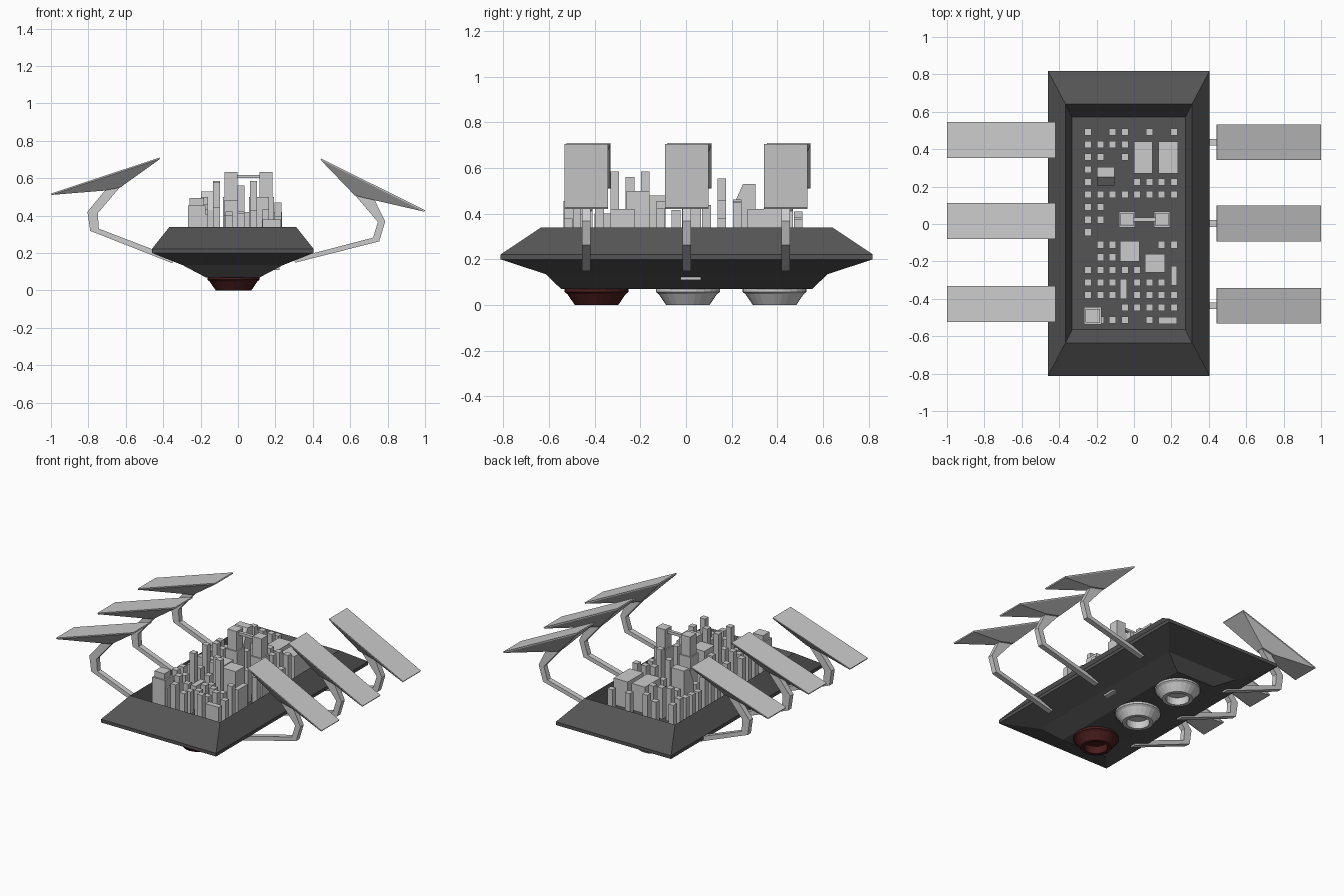
import bpy, bmesh, math, random
from mathutils import Vector

if "Cube" in bpy.data.objects:
    bpy.data.objects.remove(bpy.data.objects["Cube"])

random.seed(4)


def material(name, rgb):
    m = bpy.data.materials.new(name)
    m.diffuse_color = (*rgb, 1)
    m.use_nodes = True
    m.node_tree.nodes["Principled BSDF"].inputs["Base Color"].default_value = m.diffuse_color
    return m


DARK = material("dark_grey", (0.09, 0.09, 0.09))
RED = material("dark_red", (0.07, 0.012, 0.012))


def finish(name, bm, mat=None):
    bmesh.ops.recalc_face_normals(bm, faces=bm.faces)
    me = bpy.data.meshes.new(name)
    bm.to_mesh(me)
    bm.free()
    ob = bpy.data.objects.new(name, me)
    bpy.context.collection.objects.link(ob)
    if mat:
        me.materials.append(mat)
    return ob


def loft(bm, rings, cap=True, closed=False):
    """Join successive rings of points with quads."""
    loops = [[bm.verts.new(p) for p in r] for r in rings]
    n = len(loops[0])
    pairs = list(zip(loops, loops[1:])) + ([(loops[-1], loops[0])] if closed else [])
    for a, b in pairs:
        for i in range(n):
            j = (i + 1) % n
            bm.faces.new((a[i], a[j], b[j], b[i]))
    if cap and not closed:
        bm.faces.new(loops[0])
        bm.faces.new(loops[-1])


def rect(cx, cy, hx, hy, z):
    return [(cx + sx * hx, cy + sy * hy, z) for sx, sy in ((-1, -1), (1, -1), (1, 1), (-1, 1))]


def box(bm, x0, x1, y0, y1, z0, z1):
    cx, cy, hx, hy = (x0 + x1) / 2, (y0 + y1) / 2, (x1 - x0) / 2, (y1 - y0) / 2
    loft(bm, [rect(cx, cy, hx, hy, z0), rect(cx, cy, hx, hy, z1)])


# Hull: stepped keel, rim, sloped deck and sunken floor
FLOOR = 0.24
bm = bmesh.new()
hull_rings = [(0.145, 0.55, 0.07), (0.268, 0.617, 0.135), (0.432, 0.815, 0.2), (0.432, 0.815, 0.222),
              (0.338, 0.638, 0.34), (0.303, 0.568, FLOOR)]
loft(bm, [rect(-0.028, 0.003, *r) for r in hull_rings])
finish("hull", bm, DARK)

# Small hatch on the right of the keel
bm = bmesh.new()
box(bm, 0.17, 0.222, -0.024, 0.066, 0.11, 0.122)
finish("keel_hatch", bm)

# Hollow thrusters
profile = [(0.09, 0.09), (0.125, 0.09), (0.14, 0.07), (0.14, 0.057), (0.128, 0.048),
           (0.095, 0.0), (0.072, 0.0), (0.072, 0.05)]
for name, y, mat in (("front_thruster", -0.392, RED), ("middle_thruster", 0.008, None), ("rear_thruster", 0.388, None)):
    bm = bmesh.new()
    steps = [2 * math.pi * i / 24 for i in range(24)]
    loft(bm, [[(-0.024 + r * math.cos(a), y + r * math.sin(a), z) for a in steps] for r, z in profile])
    finish(name, bm, mat)


# Bent arms carrying pyramid-backed panels
def arm(name, outline, y):
    bm = bmesh.new()
    half = len(outline)
    rings = [[(x, y - 0.018, z), (x, y + 0.018, z), (u, y + 0.018, w), (u, y - 0.018, w)]
             for (x, z), (u, w) in outline]
    loft(bm, rings)
    finish(name, bm)


def panel(name, a, b, p, q, y):
    """Top face edge a-b, small foot p-q underneath, in the xz plane."""
    d = (Vector(b) - Vector(a)).normalized()
    down = Vector((d.y, -d.x)) * 0.008
    if down.y > 0:
        down = -down

    def ring(s, e, hw):
        return [(s[0], y - hw, s[1]), (e[0], y - hw, e[1]), (e[0], y + hw, e[1]), (s[0], y + hw, s[1])]
    bm = bmesh.new()
    loft(bm, [ring(a, b, 0.096), ring(Vector(a) + down, Vector(b) + down, 0.095), ring(p, q, 0.03)])
    finish(name, bm)


left_arm = [((-0.35, 0.145), (-0.34, 0.175)), ((-0.79, 0.318), (-0.744, 0.33)),
            ((-0.805, 0.42), (-0.75, 0.412)), ((-0.69, 0.56), (-0.62, 0.565))]
right_arm = [((0.305, 0.148), (0.30, 0.172)), ((0.755, 0.262), (0.722, 0.282)),
             ((0.787, 0.368), (0.748, 0.366)), ((0.725, 0.495), (0.625, 0.51))]
for place, yl, yr in (("front", -0.427, -0.437), ("middle", 0.016, 0.003), ("rear", 0.45, 0.437)):
    arm(place + "_left_arm", left_arm, yl)
    panel(place + "_left_panel", (-1.0, 0.518), (-0.42, 0.71), (-0.72, 0.533), (-0.63, 0.55), yl)
    arm(place + "_right_arm", right_arm, yr)
    panel(place + "_right_panel", (0.445, 0.705), (1.0, 0.428), (0.625, 0.507), (0.73, 0.482), yr)

# Small city blocks on a regular grid: occupied columns per row, back to front
rows = ["02357", "0123", "013", "0", "04567", "01234567", "01", "01", "0", "1267", "12",
        "01234", "012456", "0124567", "34567", "1235"]
special = {(2, 12): 0.58, (1, 7): 0.5, (5, 12): 0.585, (2, 10): 0.585, (5, 5): 0.555, (4, 11): 0.56, (4, 5): 0.5}
bm = bmesh.new()
for r, cols in enumerate(rows):
    for c in map(int, cols):
        x, y = -0.245 + c * 0.0655, 0.492 - r * 0.067
        top = special.get((c, r), random.uniform(0.37, 0.47))
        box(bm, x - 0.019, x + 0.019, y - 0.019, y + 0.019, FLOOR, top)
finish("small_buildings", bm)

# Larger blocks
bm = bmesh.new()
for b in ((0.0, 0.1, 0.27, 0.44, 0.42), (0.13, 0.235, 0.27, 0.44, 0.42),
          (-0.075, 0.03, -0.2, -0.09, 0.48), (0.06, 0.165, -0.26, -0.16, 0.5),
          (0.198, 0.23, -0.33, -0.225, 0.42), (-0.075, -0.037, -0.4, -0.295, 0.4),
          (0.13, 0.23, -0.535, -0.498, 0.38)):
    box(bm, *b[:4], FLOOR, b[4])
finish("large_buildings", bm)

# Corner tower with a smaller cap
bm = bmesh.new()
box(bm, -0.268, -0.173, -0.537, -0.445, FLOOR, 0.455)
box(bm, -0.258, -0.183, -0.527, -0.455, 0.455, 0.495)
finish("corner_tower", bm)

# Twin towers joined by a bridge
bm = bmesh.new()
for x in (-0.037, 0.15):
    box(bm, x - 0.043, x + 0.043, -0.018, 0.066, FLOOR, 0.5)
    box(bm, x - 0.034, x + 0.034, -0.01, 0.058, 0.5, 0.632)
box(bm, -0.003, 0.116, 0.013, 0.035, 0.6, 0.618)
finish("bridge_towers", bm)

# Block with a slanted roof
bm = bmesh.new()
roof = [(0.205, FLOOR), (0.305, FLOOR), (0.305, 0.53), (0.25, 0.53), (0.205, 0.43)]
loft(bm, [[(x, y, z) for y, z in roof] for x in (-0.198, -0.103)])
finish("slanted_building", bm)
